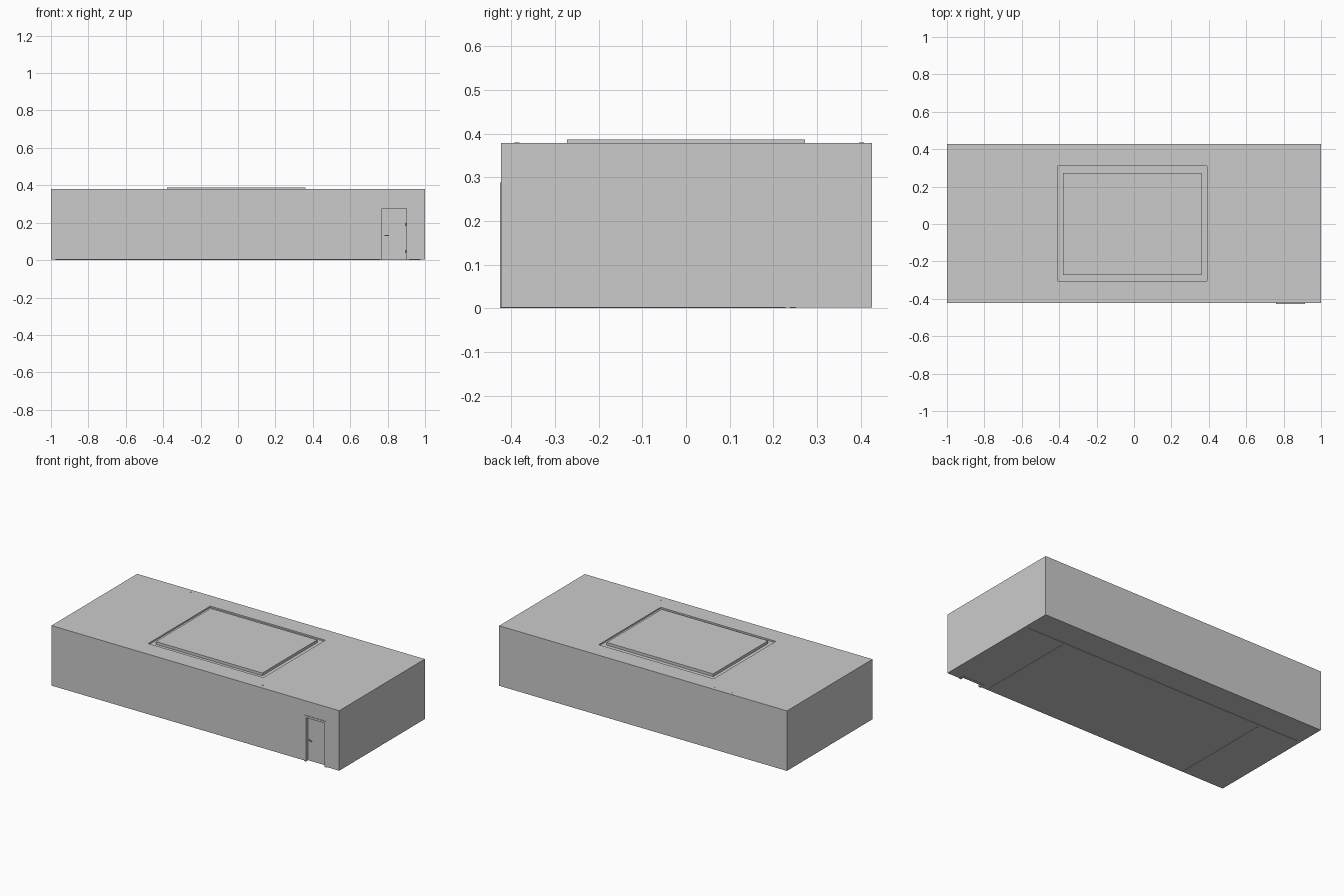
import bpy

if "Cube" in bpy.data.objects:
    bpy.data.objects.remove(bpy.data.objects["Cube"])


def box(name, x0, x1, y0, y1, z0, z1):
    bpy.ops.mesh.primitive_cube_add(size=1, location=((x0 + x1) / 2, (y0 + y1) / 2, (z0 + z1) / 2))
    ob = bpy.context.object
    ob.name = name
    ob.scale = (x1 - x0, y1 - y0, z1 - z0)
    bpy.ops.object.transform_apply(location=False, rotation=False, scale=True)
    return ob


def cylinder(name, loc, radius, depth, sides=16, rot=(0, 0, 0)):
    bpy.ops.mesh.primitive_cylinder_add(vertices=sides, radius=radius, depth=depth,
                                        location=loc, rotation=rot)
    ob = bpy.context.object
    ob.name = name
    bpy.ops.object.shade_smooth_by_angle()
    return ob


def cut(target, cutter):
    mod = target.modifiers.new("cut", 'BOOLEAN')
    mod.operation = 'DIFFERENCE'
    mod.solver = 'EXACT'
    mod.object = cutter
    bpy.context.view_layer.objects.active = target
    bpy.ops.object.modifier_apply(modifier=mod.name)
    bpy.data.objects.remove(cutter)


BACK, WALL, FRONT = 0.4265, -0.4235, -0.4265
TOP, FLOOR = 0.379, 0.002

# room shell with a door recess and a shallow ceiling well
room = box("room_shell", -1, 1, WALL, BACK, FLOOR, TOP)
cut(room, box("door_cutter", 0.765, 0.907, -0.5, -0.392, -0.1, 0.28))
cut(room, box("ceiling_cutter", -0.41, 0.39, -0.305, 0.31, 0.370, 0.5))

# raised ceiling tray inside the well
box("ceiling_tray", -0.38, 0.36, -0.273, 0.273, 0.368, 0.387)

# recessed ceiling lights showing through the top
for x, y in ((0.445, -0.388), (0.567, -0.388), (-0.61, 0.402), (-0.475, 0.402)):
    cylinder("ceiling_light", (x, y, TOP), 0.006, 0.002)

# door frame: two jambs and a head
for x0, x1 in ((0.759, 0.771), (0.901, 0.913)):
    box("door_jamb", x0, x1, FRONT, -0.390, 0, 0.288)
box("door_head", 0.771, 0.901, FRONT, -0.390, 0.275, 0.288)

# door leaf, handle and hinges
box("door_leaf", 0.771, 0.901, -0.407, -0.390, 0.001, 0.275)
cylinder("handle_stem", (0.785, -0.412, 0.132), 0.003, 0.012, rot=(1.5708, 0, 0))
box("handle_lever", 0.782, 0.806, -0.420, -0.416, 0.130, 0.134)
for z in (0.045, 0.19):
    cylinder("hinge", (0.895, -0.408, z), 0.003, 0.016)

# thin strips on the underside of the floor
box("floor_strip_long", -0.975, 0.975, 0.238, 0.252, 0, 0.004)
for x in (-0.71, 0.71):
    box("floor_strip_cross", x - 0.005, x + 0.005, -0.41, 0.228, 0, 0.004)
